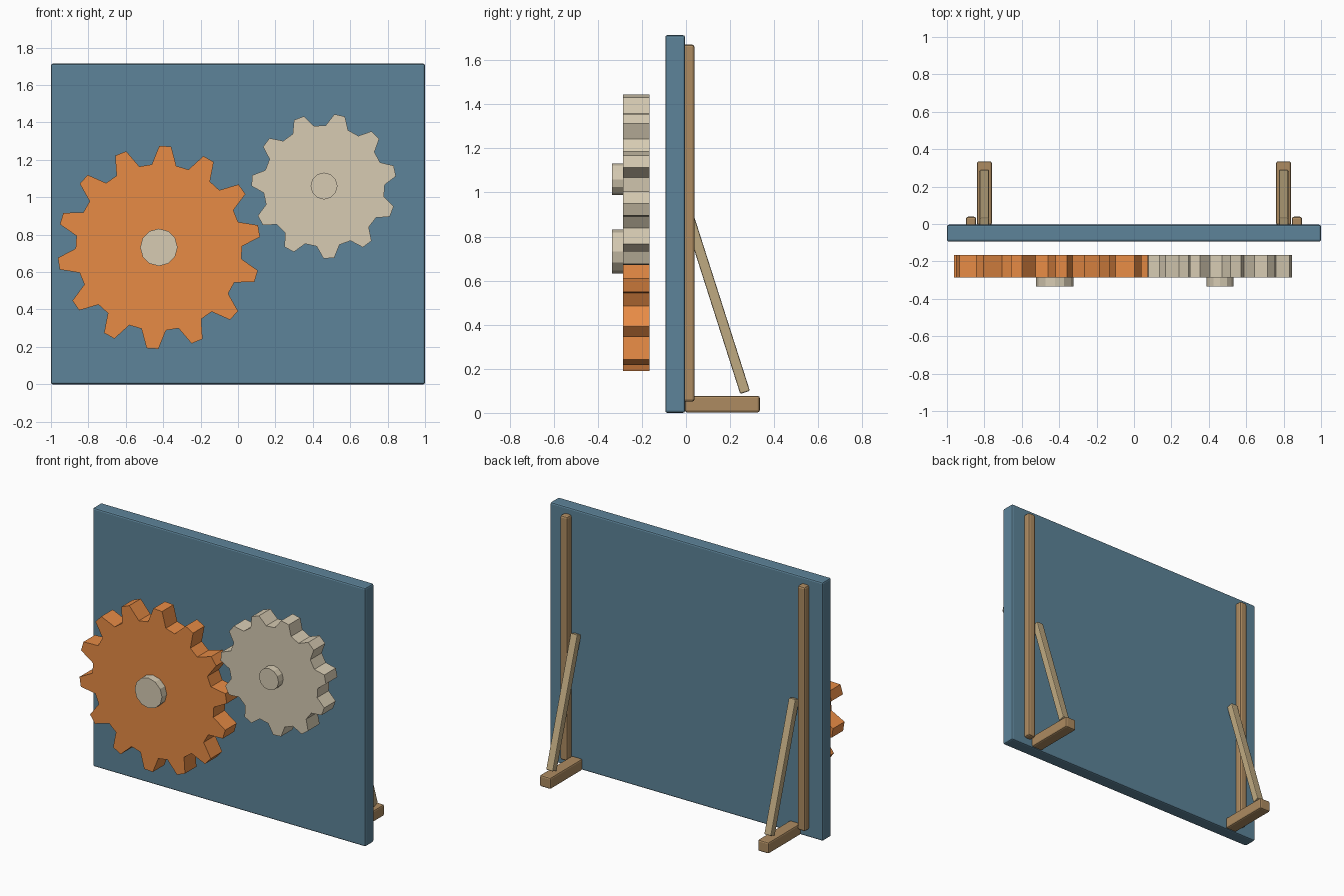
import bpy, bmesh
from math import radians, cos, sin, pi, atan2, hypot
from mathutils import Vector

if "Cube" in bpy.data.objects:
    bpy.data.objects.remove(bpy.data.objects["Cube"])


def material(name, rgb):
    m = bpy.data.materials.new(name)
    m.diffuse_color = (*rgb, 1)
    m.use_nodes = True
    m.node_tree.nodes["Principled BSDF"].inputs["Base Color"].default_value = m.diffuse_color
    return m


BLUE = material("blue_paint", (0.11, 0.23, 0.32))
ORANGE = material("orange_paint", (0.80, 0.26, 0.06))
CREAM = material("cream_paint", (0.68, 0.60, 0.45))
WOOD = material("wood", (0.42, 0.26, 0.12))
PALE = material("pale_wood", (0.52, 0.40, 0.22))


def finish(name, bm, mat):
    bmesh.ops.recalc_face_normals(bm, faces=bm.faces)
    mesh = bpy.data.meshes.new(name)
    bm.to_mesh(mesh)
    bm.free()
    mesh.materials.append(mat)
    ob = bpy.data.objects.new(name, mesh)
    bpy.context.collection.objects.link(ob)
    return ob


def box(name, center, size, mat, bevel=0.01, tilt=0.0):
    bm = bmesh.new()
    bmesh.ops.create_cube(bm, size=1)
    bmesh.ops.scale(bm, vec=Vector(size), verts=bm.verts)
    ob = finish(name, bm, mat)
    ob.location = center
    ob.rotation_euler.x = tilt
    mod = ob.modifiers.new("bevel", 'BEVEL')
    mod.width, mod.segments = bevel, 2
    return ob


def prism(name, outline, y0, y1, mat):
    """Extrude an x-z outline from y0 to y1."""
    bm = bmesh.new()
    face = bm.faces.new([bm.verts.new((x, y0, z)) for x, z in outline])
    new = bmesh.ops.extrude_face_region(bm, geom=[face], use_keep_orig=True)["geom"]
    verts = [g for g in new if isinstance(g, bmesh.types.BMVert)]
    bmesh.ops.translate(bm, vec=(0, y1 - y0, 0), verts=verts)
    return finish(name, bm, mat)


def gear(name, cx, cz, teeth, r_root, r_tip, phase, hub_r, mat):
    step = 2 * pi / teeth
    outline = []
    for i in range(teeth):
        for f, r in ((-0.33, r_root), (-0.13, r_tip), (0.13, r_tip), (0.33, r_root)):
            a = radians(phase) + (i + f) * step
            outline.append((cx + r * cos(a), cz + r * sin(a)))
    prism(name, outline, -0.285, -0.165, mat)
    # hub cap in front of the wheel
    hub = [(cx + hub_r * cos(k * pi / 6), cz + hub_r * sin(k * pi / 6)) for k in range(12)]
    prism(name + "_hub", hub, -0.335, -0.275, CREAM)


# upright panel
box("panel", (0, -0.049, 0.857), (2.0, 0.09, 1.714), BLUE, 0.01)

# meshing gears
gear("large_gear", -0.423, 0.732, 14, 0.445, 0.543, 86.4, 0.10, ORANGE)
gear("small_gear", 0.46, 1.06, 11, 0.325, 0.388, 77.5, 0.072, CREAM)

# rear support on each side: post, foot and slanted brace
low, high = (0.268, 0.093), (0.010, 0.900)
dy, dz = high[0] - low[0], high[1] - low[1]
for side, s in (("left", -1), ("right", 1)):
    box(side + "_post", (s * 0.871, 0.0115, 0.861), (0.055, 0.055, 1.62), WOOD, 0.012)
    box(side + "_foot", (s * 0.80, 0.165, 0.0395), (0.08, 0.34, 0.075), WOOD, 0.01)
    box(side + "_brace", (s * 0.80, (low[0] + high[0]) / 2, (low[1] + high[1]) / 2),
        (0.05, 0.046, hypot(dy, dz)), PALE, 0.006, atan2(-dy, dz))
